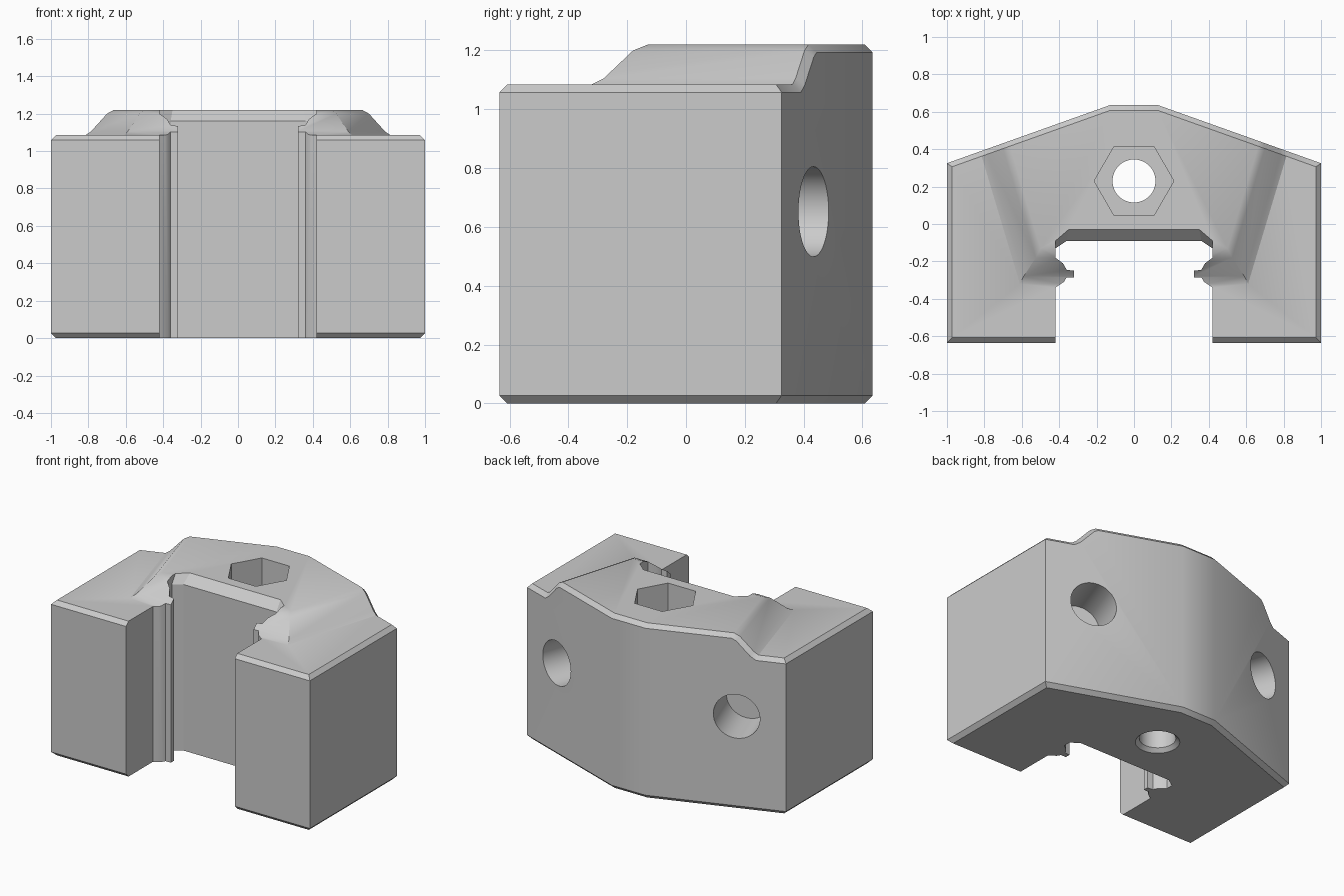
import bpy, bmesh, math
from mathutils import Matrix, Vector

cube = bpy.data.objects.get("Cube")
if cube:
    bpy.data.objects.remove(cube, do_unlink=True)

grey = bpy.data.materials.new("plain_grey")
grey.use_nodes = True
GREY = (0.6, 0.6, 0.6, 1)
grey.diffuse_color = GREY
grey.node_tree.nodes["Principled BSDF"].inputs["Base Color"].default_value = GREY


def mirrored(half):
    """Close a half outline by mirroring it across x = 0."""
    return half + [(-x, y) for x, y in reversed(half)]


def loft(name, levels, matrix=None):
    """Solid through stacked outlines, given as (z, points) pairs."""
    bm = bmesh.new()
    rings = [[bm.verts.new((x, y, z)) for x, y in pts] for z, pts in levels]
    for low, high in zip(rings, rings[1:]):
        for i in range(len(low)):
            j = (i + 1) % len(low)
            bm.faces.new((low[i], low[j], high[j], high[i]))
    bm.faces.new(rings[0][::-1])
    bm.faces.new(rings[-1])
    if matrix:
        bm.transform(matrix)
    bmesh.ops.recalc_face_normals(bm, faces=bm.faces)
    mesh = bpy.data.meshes.new(name)
    bm.to_mesh(mesh)
    bm.free()
    mesh.materials.append(grey)
    obj = bpy.data.objects.new(name, mesh)
    bpy.context.collection.objects.link(obj)
    return obj


def polygon(radius, sides, cy=0):
    step = math.tau / sides
    return [(radius * math.cos(i * step), cy + radius * math.sin(i * step))
            for i in range(sides)]


def cut(obj, tool):
    """Subtract the tool from the object and discard the tool."""
    tool.hide_render = True
    mod = obj.modifiers.new("cut", 'BOOLEAN')
    mod.operation = 'DIFFERENCE'
    mod.solver = 'EXACT'
    mod.object = tool
    bpy.context.view_layer.objects.active = obj
    bpy.ops.object.modifier_apply(modifier=mod.name)
    bpy.data.objects.remove(tool, do_unlink=True)


TOP, STEP, CHAMFER = 1.22, 1.085, 0.027

# Block with an angled back
outline = mirrored([(1, -0.635), (1, 0.325), (0.13, 0.635)])
block = loft("clamp_block", [(0, outline), (TOP, outline)])

# Lower shoulders: clear everything around the sloped centre boss
around = mirrored([(1.2, -0.8), (1.2, 0.8)])
shoulder_tool = loft("shoulder_tool", [(STEP, around), (1.235, around)])
boss_levels = [(1.075, 0.62, -0.34), (STEP, 0.61, -0.32), (1.105, 0.59, -0.28),
               (1.2, 0.525, -0.18), (TOP, 0.50, -0.13), (1.24, 0.475, -0.08)]
boss = loft("boss", [(z, mirrored([(x, y), (x + 0.3 * (0.9 - y), 0.9)]))
                     for z, x, y in boss_levels])
cut(shoulder_tool, boss)
cut(block, shoulder_tool)

# Chamfer the outer rims, where a wall meets the top or bottom
bm = bmesh.new()
bm.from_mesh(block.data)
bmesh.ops.dissolve_limit(bm, angle_limit=0.01, verts=bm.verts, edges=bm.edges)
bm.normal_update()


def is_wall(face):
    """Walls are upright and lie on the outer outline."""
    return abs(face.normal.z) < 0.01


rims = [e for e in bm.edges if len(e.link_faces) == 2
        and is_wall(e.link_faces[0]) != is_wall(e.link_faces[1])]
bmesh.ops.bevel(bm, geom=rims, offset=CHAMFER, offset_type='OFFSET', segments=1,
                profile=0.5, affect='EDGES', clamp_overlap=False)
bm.to_mesh(block.data)
bm.free()

# Front slot, with a narrow rib left on each side
slot = mirrored([(0.42, -0.8), (0.42, -0.34), (0.375, -0.31), (0.36, -0.285),
                 (0.32, -0.285), (0.32, -0.25), (0.36, -0.245), (0.38, -0.21),
                 (0.42, -0.18), (0.42, -0.13), (0.36, -0.09)])
cut(block, loft("slot_tool", [(-0.1, slot), (1.4, slot)]))

# Slanted lead-in at the top of the slot's back wall
lead = [(1.16 + 0.06 * k,
         mirrored([(0.42, -0.16), (0.42, -0.13 + 0.04 * k),
                   (0.36 - 0.01 * k, -0.09 + 0.06 * k)])) for k in (0, 1, 2)]
cut(block, loft("lead_in_tool", lead))

# Vertical bolt hole, flared at the bottom, with a hexagonal pocket on top
HOLE_Y, HOLE_R = 0.23, 0.115
cut(block, loft("bolt_tool", [(z, polygon(r, 48, HOLE_Y)) for z, r in
                              ((-0.03, HOLE_R + 0.055), (0.025, HOLE_R), (1.3, HOLE_R))]))
hexagon = polygon(0.213, 6, HOLE_Y)
cut(block, loft("hex_tool", [(0.82, hexagon), (1.3, hexagon)]))

# Blind round holes square to each angled back face
for side in (1, -1):
    normal = Vector((side * 0.31, 0.87, 0)).normalized()
    place = (Matrix.Translation((side * 0.695, 0.434, 0.652))
             @ normal.to_track_quat('Z', 'Y').to_matrix().to_4x4())
    disc = polygon(0.153, 48)
    cut(block, loft("side_hole_tool", [(-0.31, disc), (0.1, disc)], place))

# Smooth shading with crisp edges
bpy.ops.object.select_all(action='DESELECT')
block.select_set(True)
bpy.context.view_layer.objects.active = block
bpy.ops.object.shade_smooth_by_angle(angle=math.radians(30))
